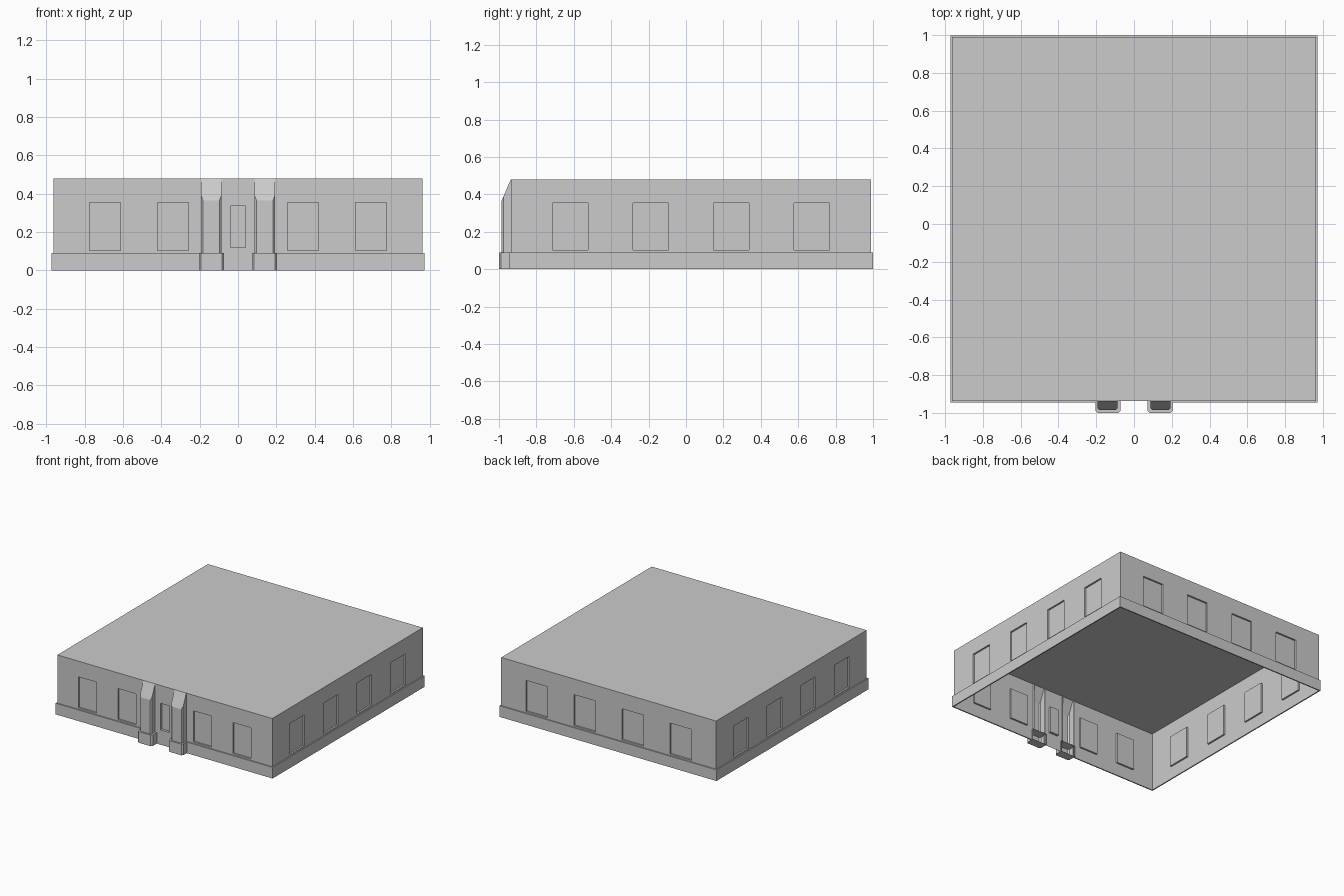
import bpy
import bmesh
from math import pi
from mathutils import Matrix, Vector

if "Cube" in bpy.data.objects:
    bpy.data.objects.remove(bpy.data.objects["Cube"])

HALF = 0.963          # half width of the walls
OUT = 0.9725          # half width of the plinth
H = 0.48              # roof height
BASE = 0.09           # plinth height
LINTEL = 0.365        # top of the openings
CENTRE_Y = 0.0265     # the building sits slightly behind the origin
COL_IN, COL_OUT = 0.087, 0.192

stone = bpy.data.materials.new("plain_grey")
stone.use_nodes = True
grey = (0.6, 0.6, 0.6, 1)
stone.diffuse_color = grey
stone.node_tree.nodes["Principled BSDF"].inputs["Base Color"].default_value = grey


def finish(bm, name, turn=0):
    """Turn a part about the building centre and add it to the scene."""
    place = Matrix.Translation((0, CENTRE_Y, 0)) @ Matrix.Rotation(turn, 4, "Z")
    bmesh.ops.transform(bm, matrix=place, verts=bm.verts)
    mesh = bpy.data.meshes.new(name)
    bm.to_mesh(mesh)
    bm.free()
    mesh.materials.append(stone)
    obj = bpy.data.objects.new(name, mesh)
    bpy.context.collection.objects.link(obj)
    return obj


def quad(bm, u0, u1, z0, z1):
    """Upright panel on the wall plane, facing -y."""
    pts = ((u0, z0), (u1, z0), (u1, z1), (u0, z1))
    return bm.faces.new([bm.verts.new((u, -HALF, z)) for u, z in pts])


def push(bm, face, depth):
    bmesh.ops.inset_individual(bm, faces=[face], thickness=0, depth=-depth)


def recess(bm, face, inner, step, depth):
    """Sink a panel, then sink a smaller panel inside it."""
    push(bm, face, step)
    bmesh.ops.inset_individual(bm, faces=[face], thickness=0.01, depth=0)
    mid = face.calc_center_median()
    u0, u1, z0, z1 = inner
    for v in face.verts:
        v.co.x = u0 if v.co.x < mid.x else u1
        v.co.z = z0 if v.co.z < mid.z else z1
    push(bm, face, depth)


def window(centre, half):
    e = 0.012
    outer = (centre - half, centre + half, BASE, LINTEL)
    inner = (outer[0] + e, outer[1] - e, BASE + e, LINTEL - e)
    return outer, inner, 0.018, 0.014


def wall(name, turn, openings, gaps=()):
    """Wall sheet with recessed openings and full-height gaps."""
    bm = bmesh.new()
    cuts = {-HALF, HALF}
    for outer, *_ in openings:
        cuts.update(outer[:2])
    for gap in gaps:
        cuts.update(gap)
    cuts = sorted(cuts)
    for u0, u1 in zip(cuts, cuts[1:]):
        mid = (u0 + u1) / 2
        if any(a < mid < b for a, b in gaps):
            continue
        found = [o for o in openings if o[0][0] < mid < o[0][1]]
        if not found:
            quad(bm, u0, u1, 0, H)
            continue
        outer, inner, step, depth = found[0]
        if outer[2] > 0:
            quad(bm, u0, u1, 0, outer[2])
        quad(bm, u0, u1, outer[3], H)
        recess(bm, quad(bm, *outer), inner, step, depth)
    finish(bm, name, turn)


def prism(bm, plan, z0, z1):
    """Upright solid from a plan outline."""
    face = bm.faces.new([bm.verts.new((x, y, z0)) for x, y in plan])
    top = bmesh.ops.extrude_face_region(bm, geom=[face], use_keep_orig=True)["geom"]
    verts = [g for g in top if isinstance(g, bmesh.types.BMVert)]
    bmesh.ops.translate(bm, verts=verts, vec=(0, 0, z1 - z0))
    bmesh.ops.recalc_face_normals(bm, faces=bm.faces)


def strip_faces(bm, directions):
    """Remove the faces that look along any of the directions."""
    bm.normal_update()
    gone = [f for f in bm.faces if any(f.normal.dot(Vector(d)) > 0.99 for d in directions)]
    bmesh.ops.delete(bm, geom=gone, context="FACES")


def plinth(name, turn, u0, u1):
    bm = bmesh.new()
    prism(bm, [(u0, -OUT), (u1, -OUT), (u1, -HALF), (u0, -HALF)], 0, BASE)
    strip_faces(bm, [(0, 1, 0)])
    finish(bm, name, turn)


def pier_plan(x0, x1, front, c):
    """Plan with chamfered front corners, reaching just behind the wall."""
    back = 0.012 - HALF
    return [(x0, back), (x0, front + c), (x0 + c, front), (x1 - c, front),
            (x1, front + c), (x1, back)]


# Walls
side_windows = [window(c, 0.107) for c in (-0.645, -0.215, 0.215, 0.645)]
front_windows = [window(s * c, 0.093) for s in (-1, 1) for c in (0.338, 0.693)]
door = ((-COL_IN, COL_IN, 0, LINTEL), (-0.04, 0.04, 0.12, 0.335), 0.01, 0.02)
wall("front_wall", 0, front_windows + [door],
     [(-COL_OUT, -COL_IN), (COL_IN, COL_OUT)])
for name, turn in (("left", pi / 2), ("back", pi), ("right", -pi / 2)):
    wall(name + "_wall", turn, side_windows)
    reach = OUT if name == "back" else HALF
    plinth(name + "_plinth", turn, -reach, reach)
plinth("front_right_plinth", 0, -OUT, -0.2)
plinth("front_left_plinth", 0, 0.2, OUT)

# Roof
bm = bmesh.new()
bmesh.ops.create_grid(bm, x_segments=1, y_segments=1, size=HALF,
                      matrix=Matrix.Translation((0, 0, H)))
finish(bm, "roof")

# Entrance piers with sloped tops and chamfered bases
for side, s in (("left", 1), ("right", -1)):
    shaft_front = -0.986 - CENTRE_Y
    bm = bmesh.new()
    x0, x1 = sorted((s * COL_IN, s * COL_OUT))
    prism(bm, pier_plan(x0, x1, shaft_front, 0.01), BASE, H)
    rise, run = H - LINTEL, -HALF - shaft_front
    bmesh.ops.bisect_plane(bm, geom=bm.verts[:] + bm.edges[:] + bm.faces[:],
                           plane_co=(0, shaft_front, LINTEL),
                           plane_no=(0, -rise, run), clear_outer=True)
    rim = [e for e in bm.edges if e.is_boundary]
    bmesh.ops.holes_fill(bm, edges=rim, sides=0)
    bmesh.ops.recalc_face_normals(bm, faces=bm.faces)
    strip_faces(bm, [(0, 1, 0), (0, 0, 1), (0, 0, -1)])
    finish(bm, side + "_pier_shaft")

    bm = bmesh.new()
    x0, x1 = sorted((s * 0.072, s * 0.204))
    prism(bm, pier_plan(x0, x1, -1 - CENTRE_Y, 0.012), 0, BASE)
    strip_faces(bm, [(0, 1, 0)])
    finish(bm, side + "_pier_base")
